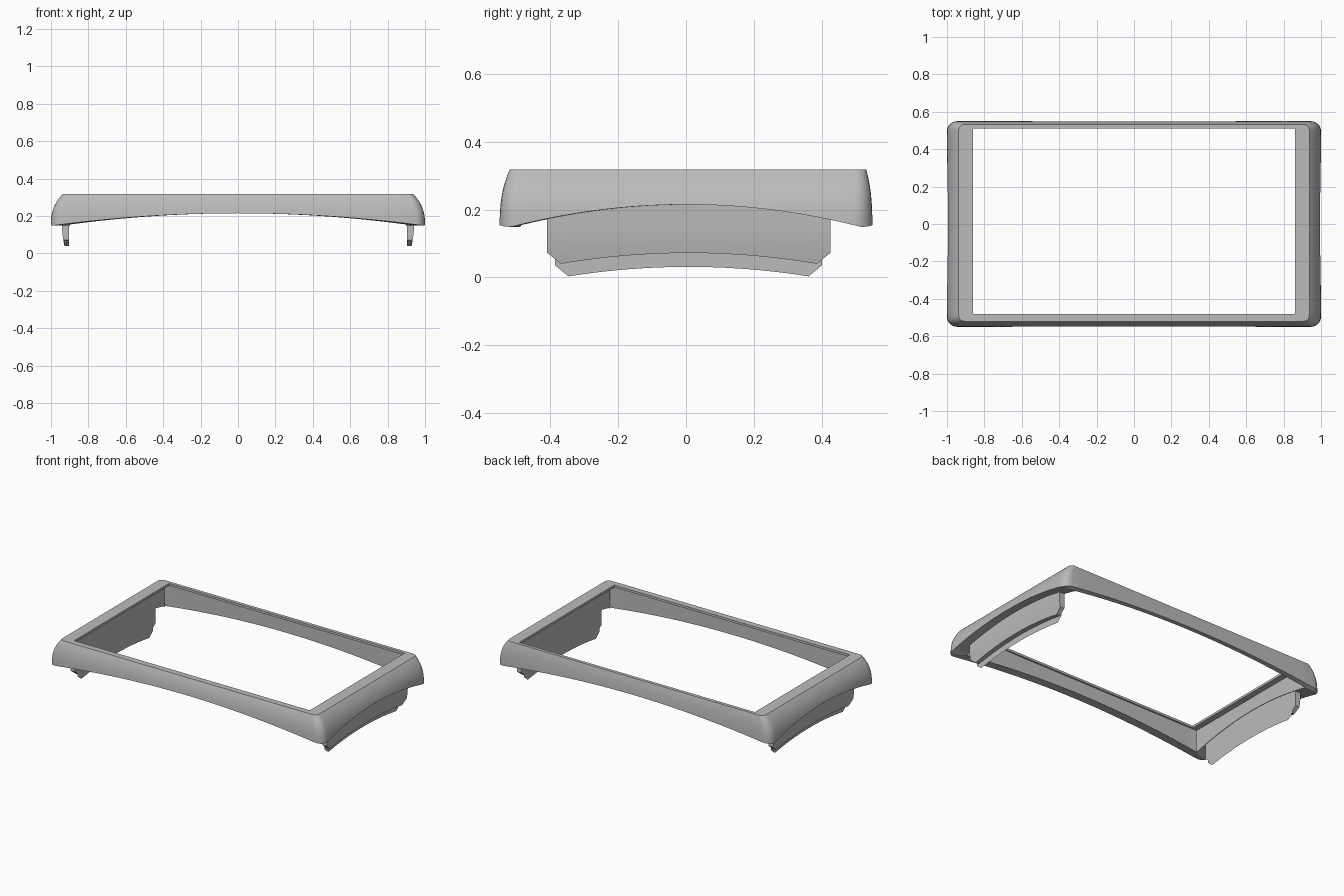
import bpy, bmesh, math

cube = bpy.data.objects.get("Cube")
if cube:
    bpy.data.objects.remove(cube, do_unlink=True)

mat = bpy.data.materials.new("plain_grey")
mat.use_nodes = True
GREY = (0.5, 0.5, 0.5, 1)
mat.diffuse_color = GREY
mat.node_tree.nodes["Principled BSDF"].inputs["Base Color"].default_value = GREY

TOP, LOW, RISE = 0.318, 0.148, 0.067


def finish(bm, name, angle=35, mirror=False):
    bmesh.ops.recalc_face_normals(bm, faces=bm.faces)
    mesh = bpy.data.meshes.new(name)
    bm.to_mesh(mesh)
    bm.free()
    mesh.materials.append(mat)
    ob = bpy.data.objects.new(name, mesh)
    bpy.context.collection.objects.link(ob)
    if mirror:
        ob.modifiers.new("Mirror", "MIRROR")
    bpy.ops.object.select_all(action="DESELECT")
    ob.select_set(True)
    bpy.context.view_layer.objects.active = ob
    bpy.ops.object.shade_smooth_by_angle(angle=math.radians(angle))
    return ob


def plan(hx, y0, y1, r, corner=6, side=24):
    """Rounded rectangle with evenly divided sides, as (x, y) points."""
    centres = [(hx - r, y1 - r), (r - hx, y1 - r), (r - hx, y0 + r), (hx - r, y0 + r)]
    arcs = []
    for q, (cx, cy) in enumerate(centres):
        angles = [(q + i / corner) * math.pi / 2 for i in range(corner + 1)]
        arcs.append([(cx + r * math.cos(a), cy + r * math.sin(a)) for a in angles])
    pts = []
    for q, arc in enumerate(arcs):
        pts += arc
        (ax, ay), (bx, by) = arc[-1], arcs[(q + 1) % 4][0]
        for i in range(1, side):
            t = i / side
            pts.append((ax + (bx - ax) * t, ay + (by - ay) * t))
    return pts


def arch(x, y):
    """Height of the arched underside."""
    return LOW + RISE * max(0, 1 - x * x, 1 - (y / 0.52) ** 2)


# Frame: a closed band of loops running over the shell, lip and inner wall
outer = plan(1, -0.55, 0.55, 0.055)
crown = plan(0.937, -0.52, 0.532, 0.03)
opening = plan(0.86, -0.48, 0.51, 0.003)
wall = plan(0.9, -0.49, 0.52, 0.003)

loops = []
STEPS = 10
for k in range(STEPS + 1):
    loop = []
    for (ax, ay), (bx, by) in zip(outer, crown):
        base = arch(ax, ay)
        z = base + (TOP - base) * math.sin(k / STEPS * math.pi / 2)
        f = ((z - LOW) / (TOP - LOW)) ** 2.6
        loop.append((ax + (bx - ax) * f, ay + (by - ay) * f, z))
    loops.append(loop)
loops.append([(x, y, TOP) for x, y in opening])
loops.append([(x, y, TOP - 0.015) for x, y in opening])
loops.append([(x, y, TOP - 0.015) for x, y in wall])
loops.append([(x, y, arch(ox, oy)) for (x, y), (ox, oy) in zip(wall, outer)])

bm = bmesh.new()
rings = [[bm.verts.new(p) for p in loop] for loop in loops]
for a, b in zip(rings, rings[1:] + rings[:1]):
    for i in range(len(a)):
        j = (i + 1) % len(a)
        bm.faces.new((a[i], a[j], b[j], b[i]))
finish(bm, "bezel_frame")


# Clips: hanging panels with an arched lower edge and cut corners
def lower_edge(y0, y1, cut, low, rise, count=20):
    mid, half = (y0 + y1) / 2, (y1 - y0) / 2 - cut
    edge = [(y0, low + 0.033)]
    for i in range(count + 1):
        u = 2 * i / count - 1
        edge.append((mid + half * u, low + rise * (1 - u * u)))
    return edge + [(y1, low + 0.033)]


def sheet(bm, edge, top, x_of, rows=8):
    grid = [[bm.verts.new((x_of(z0 + (top - z0) * k / rows), y, z0 + (top - z0) * k / rows))
             for k in range(rows + 1)] for y, z0 in edge]
    for a, b in zip(grid, grid[1:]):
        for k in range(rows):
            bm.faces.new((a[k], b[k], b[k + 1], a[k + 1]))
    return grid


def rim(grid):
    return grid[0][::-1] + [col[0] for col in grid[1:-1]] + grid[-1]


bm = bmesh.new()
edge = lower_edge(-0.41, 0.427, 0.041, 0.04, 0.032)
inside = rim(sheet(bm, edge, 0.24, lambda z: 0.903))
outside = rim(sheet(bm, edge, 0.24,
                    lambda z: 0.942 - 0.014 * max(0, (0.17 - z) / 0.13) ** 2))
for i in range(len(inside) - 1):
    bm.faces.new((inside[i], inside[i + 1], outside[i + 1], outside[i]))
finish(bm, "side_clips", mirror=True)

# Thin tongue below each clip
bm = bmesh.new()
sheet(bm, lower_edge(-0.387, 0.402, 0.04, 0.003, 0.028), 0.12, lambda z: 0.902, rows=1)
finish(bm, "clip_tongues", mirror=True)
